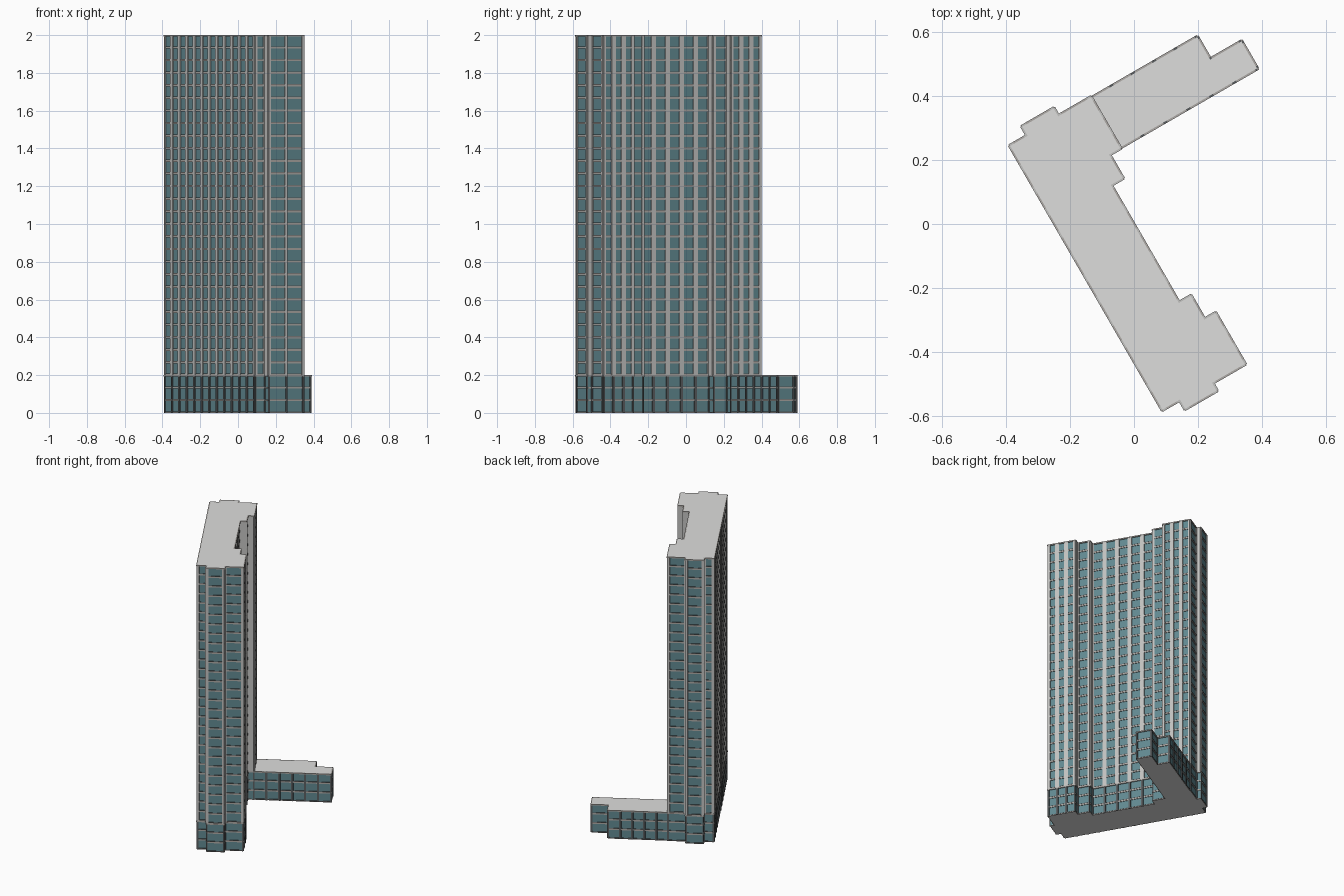
import bpy, bmesh, math
from mathutils import Vector

if "Cube" in bpy.data.objects:
    bpy.data.objects.remove(bpy.data.objects["Cube"])

FLOOR = 2.0 / 30          # storey height
BASE = 3 * FLOOR          # top of the podium
C, S = math.cos(math.radians(30)), 0.5


def material(name, rgb):
    m = bpy.data.materials.new(name)
    m.diffuse_color = (*rgb, 1)
    m.use_nodes = True
    m.node_tree.nodes["Principled BSDF"].inputs["Base Color"].default_value = m.diffuse_color
    return m


GLASS = material("teal glass", (0.12, 0.25, 0.285))
ROOF = material("pale grey", (0.73, 0.73, 0.72))
STONE = material("light grey", (0.54, 0.54, 0.53))
TRIM = material("warm grey", (0.42, 0.40, 0.38))
DARK = material("dark grey", (0.10, 0.11, 0.115))


def world(a, b):
    """Plan position: a runs across the slab, b along it."""
    return Vector((C * a + S * b, S * a - C * b, 0))


def new_object(name, bm, mats):
    bmesh.ops.recalc_face_normals(bm, faces=bm.faces)
    me = bpy.data.meshes.new(name)
    bm.to_mesh(me)
    bm.free()
    for m in mats:
        me.materials.append(m)
    ob = bpy.data.objects.new(name, me)
    bpy.context.collection.objects.link(ob)


def prism(name, pts, z0, z1):
    """Glazed body with pale roof and underside."""
    bm = bmesh.new()
    base = bm.faces.new([bm.verts.new(p + Vector((0, 0, z0))) for p in pts])
    ext = bmesh.ops.extrude_face_region(bm, geom=[base])["geom"]
    top = [v for v in ext if isinstance(v, bmesh.types.BMVert)]
    bmesh.ops.translate(bm, verts=top, vec=(0, 0, z1 - z0))
    bm.normal_update()
    for f in bm.faces:
        f.material_index = 1 if abs(f.normal.z) > 0.5 else 0
    new_object(name, bm, [GLASS, ROOF])


def wall_box(bm, edge, s0, s1, z0, z1, depth):
    """Box on a wall edge from s0 to s1 along it, standing out by depth."""
    p, d, n, _ = edge
    plan = [p + d * s0 - n * 0.002, p + d * s1 - n * 0.002,
            p + d * s1 + n * depth, p + d * s0 + n * depth]
    lo = [bm.verts.new(q + Vector((0, 0, z0))) for q in plan]
    hi = [bm.verts.new(q + Vector((0, 0, z1))) for q in plan]
    bm.faces.new(lo[::-1])
    bm.faces.new(hi)
    for i in range(4):
        j = (i + 1) % 4
        bm.faces.new((lo[i], lo[j], hi[j], hi[i]))


def wall_edges(pts, skip_last=False):
    out = []
    for i in range(len(pts) - (1 if skip_last else 0)):
        v = pts[(i + 1) % len(pts)] - pts[i]
        d = v.normalized()
        out.append((pts[i], d, Vector((d.y, -d.x, 0)), v.length))
    return out


def facade(name, edges, z0, z1, pier, pier_mat, solid_returns):
    piers, bands, sills, rim = (bmesh.new() for _ in range(4))
    floors = round((z1 - z0) / FLOOR)
    for e in edges:
        length = e[3]
        # short returns are solid wall
        if length < 0.06:
            if solid_returns:
                wall_box(piers, e, 0, length, z0, z1, 0.006)
            n = 0
        else:
            n = 1 if length < 0.13 else math.ceil(length / 0.0855)
            for i in range(n + 1):
                s = length * i / n
                wall_box(piers, e, max(0, s - pier / 2), min(length, s + pier / 2),
                         z0, z1, 0.006)
        # floor bands, set behind the piers
        for k in range(floors):
            z = z0 + k * FLOOR
            wall_box(bands, e, 0, length, max(z0, z - 0.005), z + 0.005, 0.004)
            # dark shadow joint under the sill of each window
            for i in range(n):
                a, b = length * i / n, length * (i + 1) / n
                wall_box(sills, e, a + pier / 2, b - pier / 2, z + 0.005, z + 0.0075, 0.005)
        # coping at the roof edge
        wall_box(rim, e, -0.003, length + 0.003, z1 - 0.008, z1, 0.0065)
    new_object(name + "_piers", piers, [pier_mat])
    new_object(name + "_floor_bands", bands, [TRIM])
    new_object(name + "_window_sills", sills, [DARK])
    new_object(name + "_coping", rim, [TRIM])


# Stepped slab outline, mirrored about its middle
MID = 0.071
half = [(-0.213, 0.476), (-0.15, 0.476), (-0.15, 0.509), (-0.037, 0.509),
        (-0.037, 0.481), (0.081, 0.481), (0.081, 0.298), (0.041, 0.298),
        (0.041, 0.213), (-0.002, 0.213)]
plan = [world(a, MID + q) for a, q in half]
plan += [world(a, MID - q) for a, q in reversed(half)]

# Low side wing outline
wing = [world(*p) for p in [(0.078, -0.229), (0.576, -0.229), (0.576, -0.326),
                            (0.463, -0.326), (0.463, -0.407), (0.078, -0.407)]]

prism("tower_body", plan, BASE, 2.0)
prism("podium_body", plan, 0, BASE)
prism("wing_body", wing, 0, BASE)

facade("tower", wall_edges(plan), BASE, 2.0, 0.026, STONE, True)
facade("podium", wall_edges(plan), 0, BASE, 0.014, DARK, False)
facade("wing", wall_edges(wing, True), 0, BASE, 0.014, DARK, False)
